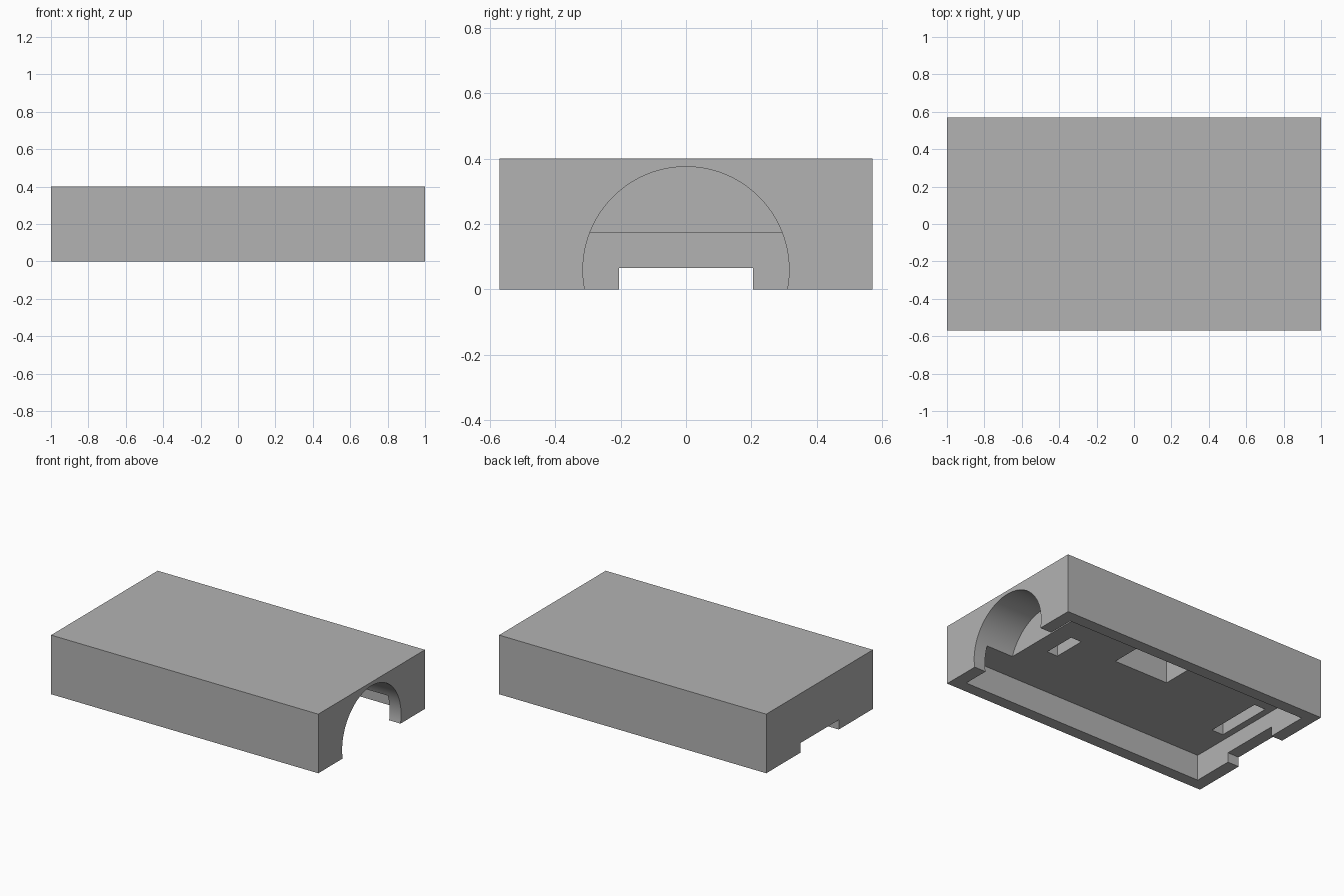
import bpy
import math

if "Cube" in bpy.data.objects:
    bpy.data.objects.remove(bpy.data.objects["Cube"])

BOTTOM = -0.1      # cutters start below the open underside
CEILING = 0.173    # height of the cavity ceiling
POCKET_TOP = 0.33  # top of the recesses in the ceiling


def box(name, x0, x1, y0, y1, z0, z1):
    bpy.ops.mesh.primitive_cube_add(
        size=1, location=((x0 + x1) / 2, (y0 + y1) / 2, (z0 + z1) / 2))
    ob = bpy.context.object
    ob.name = name
    ob.scale = (x1 - x0, y1 - y0, z1 - z0)
    bpy.ops.object.transform_apply(location=True, rotation=True, scale=True)
    return ob


def cut(target, cutter):
    mod = target.modifiers.new(cutter.name, 'BOOLEAN')
    mod.operation = 'DIFFERENCE'
    mod.solver = 'EXACT'
    mod.object = cutter
    bpy.context.view_layer.objects.active = target
    bpy.ops.object.modifier_apply(modifier=mod.name)
    bpy.data.objects.remove(cutter, do_unlink=True)


# Outer block of the cover
cover = box("case_cover", -1, 1, -0.57, 0.57, 0, 0.4)

# Main cavity, open at the bottom
cut(cover, box("cavity", -0.915, 0.915, -0.49, 0.49, BOTTOM, CEILING))

# Round opening through the right end, running on into the ceiling
bpy.ops.mesh.primitive_cylinder_add(
    vertices=96, radius=0.315, depth=0.4,
    location=(0.915, 0, 0.06), rotation=(0, math.pi / 2, 0))
bore = bpy.context.object
bore.name = "round_opening"
bpy.ops.object.transform_apply(location=True, rotation=True, scale=True)
cut(cover, bore)

# Low slot through the left end
cut(cover, box("end_slot", -1.1, -0.85, -0.205, 0.205, BOTTOM, 0.065))

# Recesses in the cavity ceiling
for name, x0, x1, y0, y1 in (
        ("small_pocket", 0.51, 0.59, -0.115, 0.11),
        ("large_pocket", -0.205, 0.2, 0.063, 0.40),
        ("long_pocket", -0.87, -0.785, -0.2, 0.2)):
    cut(cover, box(name, x0, x1, y0, y1, 0.12, POCKET_TOP))

# Single grey finish
grey = bpy.data.materials.new("plain_grey")
grey.diffuse_color = (0.45, 0.45, 0.45, 1)
grey.use_nodes = True
grey.node_tree.nodes["Principled BSDF"].inputs["Base Color"].default_value = grey.diffuse_color
cover.data.materials.clear()
cover.data.materials.append(grey)
for poly in cover.data.polygons:
    poly.material_index = 0

# Smooth the round opening, keep the edges crisp
bpy.ops.object.select_all(action='DESELECT')
cover.select_set(True)
bpy.context.view_layer.objects.active = cover
bpy.ops.object.shade_smooth_by_angle(angle=math.radians(30))
